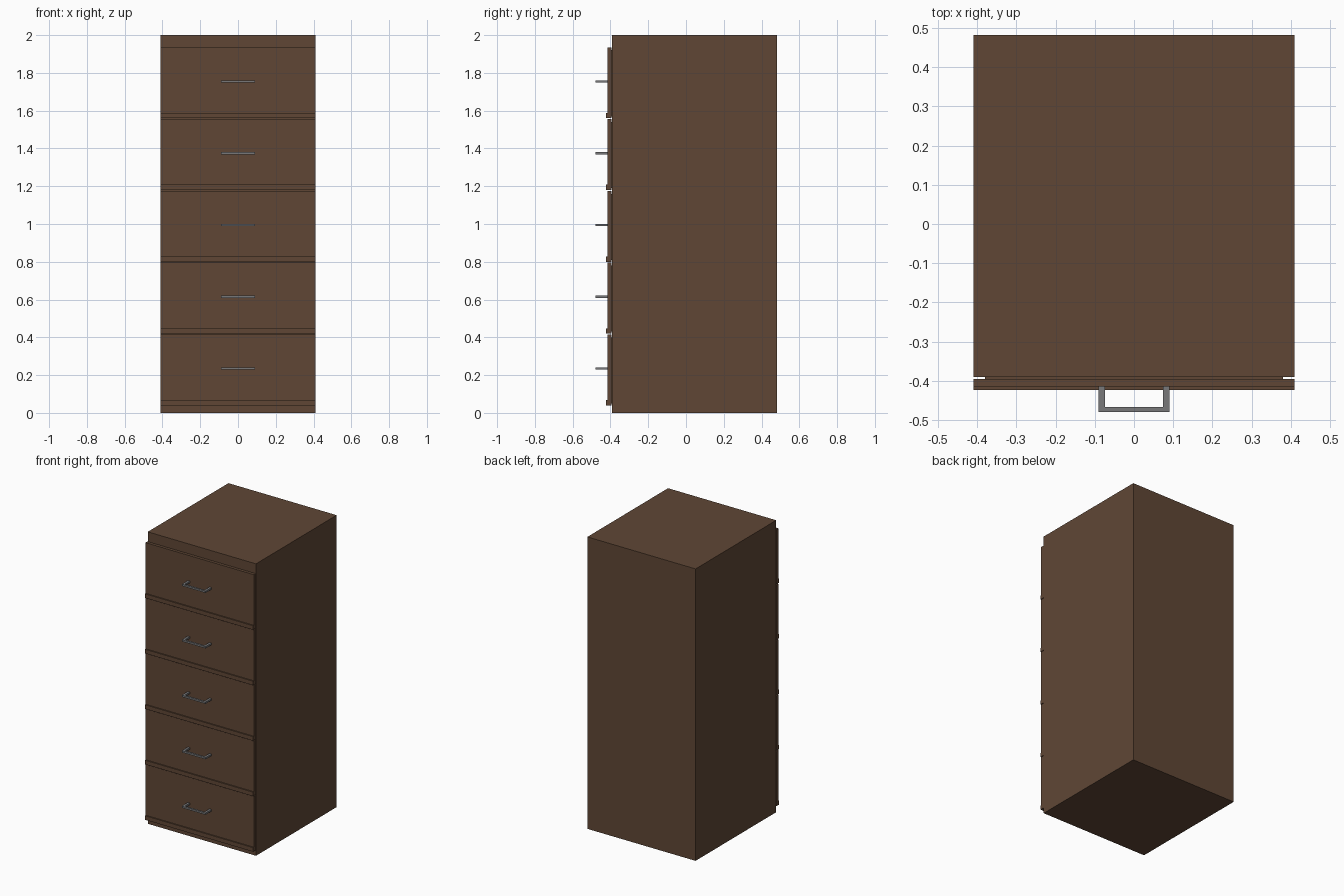
import bpy, bmesh
from mathutils import Vector

if "Cube" in bpy.data.objects:
    bpy.data.objects.remove(bpy.data.objects["Cube"])


def material(name, rgb):
    m = bpy.data.materials.new(name)
    m.diffuse_color = (*rgb, 1)
    m.use_nodes = True
    m.node_tree.nodes["Principled BSDF"].inputs["Base Color"].default_value = m.diffuse_color
    return m


BROWN = material("brown_wood", (0.115, 0.062, 0.036))
STEEL = material("grey_steel", (0.19, 0.19, 0.195))


def box(name, lo, hi, mat):
    lo, hi = Vector(lo), Vector(hi)
    bm = bmesh.new()
    bmesh.ops.create_cube(bm, size=1)
    for v in bm.verts:
        v.co = Vector((lo[i] + (v.co[i] + 0.5) * (hi[i] - lo[i]) for i in range(3)))
    return finish(name, bm, mat)


def finish(name, bm, mat):
    me = bpy.data.meshes.new(name)
    bm.to_mesh(me)
    bm.free()
    me.materials.append(mat)
    ob = bpy.data.objects.new(name, me)
    bpy.context.collection.objects.link(ob)
    return ob


def handle(name, z):
    # U-shaped pull: flat outline extruded upwards
    w, t, front, back = 0.09, 0.016, -0.48, -0.413
    outline = [(-w, back), (-w, front), (w, front), (w, back),
               (w - t, back), (w - t, front + t - 0.003),
               (t - w, front + t - 0.003), (t - w, back)]
    bm = bmesh.new()
    face = bm.faces.new([bm.verts.new((x, y, z - 0.006)) for x, y in outline])
    ext = bmesh.ops.extrude_face_region(bm, geom=[face])
    for v in ext["geom"]:
        if isinstance(v, bmesh.types.BMVert):
            v.co.z += 0.012
    bmesh.ops.recalc_face_normals(bm, faces=bm.faces)
    return finish(name, bm, STEEL)


# Cabinet body
box("cabinet", (-0.41, -0.391, 0), (0.41, 0.482, 2), BROWN)

# Five drawers: body behind the panel, front panel, lower lip, pull
for i in range(5):
    z = 0.04 + 0.38 * i
    n = i + 1
    box(f"drawer_body_{n}", (-0.38, -0.396, z + 0.01), (0.38, -0.36, z + 0.36), BROWN)
    box(f"drawer_front_{n}", (-0.41, -0.415, z), (0.41, -0.395, z + 0.375), BROWN)
    box(f"drawer_lip_{n}", (-0.41, -0.423, z), (0.41, -0.414, z + 0.028), BROWN)
    handle(f"drawer_handle_{n}", z + 0.195)
